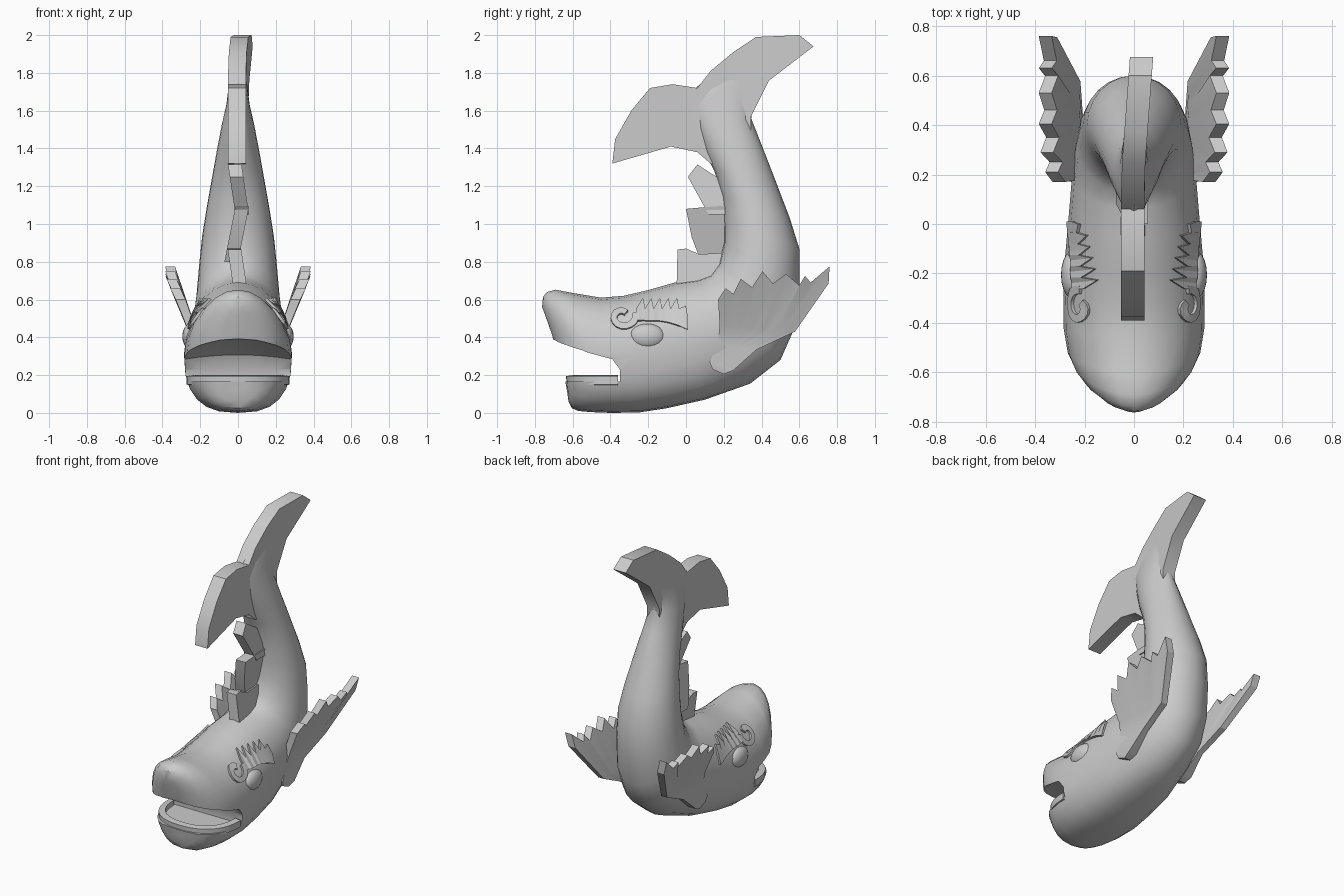
import bpy, bmesh, math
from mathutils import Vector
from mathutils.bvhtree import BVHTree

if "Cube" in bpy.data.objects:
    bpy.data.objects.remove(bpy.data.objects["Cube"])


def finish(bm, name, mirror=False, angle=35):
    bmesh.ops.recalc_face_normals(bm, faces=bm.faces[:])
    me = bpy.data.meshes.new(name)
    bm.to_mesh(me)
    bm.free()
    ob = bpy.data.objects.new(name, me)
    bpy.context.collection.objects.link(ob)
    smooth(ob, angle)
    if mirror:
        ob.modifiers.new("mirror", 'MIRROR').use_mirror_merge = False
    return ob


def smooth(ob, angle):
    bpy.ops.object.select_all(action='DESELECT')
    bpy.context.view_layer.objects.active = ob
    ob.select_set(True)
    bpy.ops.object.shade_smooth_by_angle(angle=math.radians(angle))


def loft(name, rings, **kw):
    """Skin closed rings of equal, even point count; ends capped with quad strips."""
    bm = bmesh.new()
    vs = [[bm.verts.new(p) for p in r] for r in rings]
    n = len(vs[0])
    for a, b in zip(vs, vs[1:]):
        for i in range(n):
            j = (i + 1) % n
            bm.faces.new((a[i], a[j], b[j], b[i]))
    for r in (vs[0], vs[-1]):
        for i in range(n // 2 - 1):
            bm.faces.new((r[i], r[i + 1], r[n - 2 - i], r[n - 1 - i]))
    return finish(bm, name, **kw)


def prism(name, pts, half, shift):
    """Side outline (y, z) given thickness along x, with a sideways bend."""
    bm = bmesh.new()
    sides = [[bm.verts.new((shift(y, z) + s * half, y, z)) for y, z in pts] for s in (-1, 1)]
    n = len(pts)
    for i in range(n):
        j = (i + 1) % n
        bm.faces.new((sides[0][i], sides[0][j], sides[1][j], sides[1][i]))
    caps = [bm.faces.new(s) for s in sides]
    bmesh.ops.triangulate(bm, faces=caps)
    return finish(bm, name)


def spow(v, e):
    return math.copysign(abs(v) ** e, v)


# Body: sections given as top (y, z), bottom (y, z), half width, backward bow of the sides
sections = [
    (-.762, .56, -.63, .12, .08, .01), (-.757, .615, -.622, .06, .15, .025),
    (-.735, .64, -.605, .025, .2, .04), (-.69, .652, -.57, .01, .24, .05),
    (-.6, .635, -.5, .004, .268, .03), (-.45, .61, -.4, 0, .284, 0),
    (-.33, .62, -.25, .002, .286, 0), (-.2, .65, -.1, .025, .28, 0),
    (-.06, .69, .1, .07, .265, 0), (.06, .705, .34, .155, .25, 0),
    (.13, .73, .5, .28, .235, 0), (.175, .79, .575, .45, .22, 0), (.2, .9, .6, .68, .205, 0),
    (.2, 1.0, .6, .87, .19, 0), (.19, 1.15, .55, 1.03, .165, 0), (.15, 1.28, .47, 1.24, .135, 0),
    (.10, 1.38, .40, 1.42, .11, 0), (.06, 1.5, .345, 1.56, .085, 0),
    (.02, 1.62, .36, 1.64, .062, 0), (.03, 1.7, .43, 1.75, .05, 0), (.14, 1.8, .5, 1.85, .04, 0)]
rings = []
for k, (ty, tz, by, bz, w, bow) in enumerate(sections):
    top, bot = Vector((0, ty, tz)), Vector((0, by, bz))
    ring = []
    for i in range(24):
        a = math.tau * i / 24
        c, s = math.cos(a), math.sin(a)
        n = 2.6 if k < 9 and c < 0 else 2
        p = (top + bot) / 2 + (top - bot) / 2 * spow(c, 2 / n)
        p.x = w * spow(s, 2 / n)
        p.y += bow * s * s
        ring.append(p)
    rings.append(ring)
body = loft("body", rings)

# Mouth opening with an arched palate
cut_rings = []
for x in (-.4, -.28, -.2, -.1, 0, .1, .2, .28, .4):
    up = .045 * max(0, 1 - (x / .28) ** 2)
    cut_rings.append([(x, y, z) for y, z in (
        (-.9, .165), (-.35, .165), (-.35, .23), (-.39, .285 + up * .5), (-.55, .325 + up), (-.9, .375 + up))])
cutter = loft("mouth_cutter", cut_rings)
cutter.hide_render = True
mod = body.modifiers.new("mouth", 'BOOLEAN')
mod.operation, mod.object, mod.solver = 'DIFFERENCE', cutter, 'EXACT'
bpy.context.view_layer.objects.active = body
bpy.ops.object.modifier_apply(modifier="mouth")
bpy.data.objects.remove(cutter)
smooth(body, 45)

# Lower lip rim
lip = []
for i in range(21):
    a = math.radians(-90 + 180 * i / 20)
    def at(rx, ry, z):
        return (rx * spow(math.sin(a), .85), -.36 - ry * abs(math.cos(a)) ** .85, z)
    lip.append([at(.272, .272, .15), at(.272, .275, .195), at(.232, .235, .2), at(.232, .235, .14)])
loft("lower_lip", lip)

# Tail fin: two lobes
prism("tail_fin", [
    (.2, 1.3), (.13, 1.32), (.06, 1.38), (-.08, 1.41), (-.39, 1.32), (-.375, 1.45), (-.29, 1.6),
    (-.19, 1.72), (-.07, 1.74), (.06, 1.72), (.13, 1.81), (.25, 1.91), (.37, 1.99), (.6, 2.0),
    (.675, 1.94), (.44, 1.76), (.345, 1.57), (.345, 1.5), (.3, 1.35)], .047,
    lambda y, z: .03 * max(0, y - .2) / .4 - .005)

# Back spines, alternately leaning left and right
for i, (lean, z0, pts) in enumerate([
        (-.15, .74, [(-.05, .66), (-.045, .865), (.0, .87), (.07, .84), (.26, .85), (.2, .66)]),
        (.2, .98, [(.08, .8), (.03, .93), (0, 1.08), (.11, 1.09), (.26, 1.1), (.26, .8)]),
        (-.15, 1.2, [(.12, 1.05), (.01, 1.25), (.06, 1.315), (.13, 1.27), (.24, 1.2), (.24, 1.05)])]):
    prism(f"back_spine_{i + 1}", pts, .036, lambda y, z: lean * (z - z0))

# Pectoral fins: fan from a rounded root to a toothed rim
rim = [(.17, .6), (.21, .66), (.25, .63), (.29, .71), (.35, .665), (.405, .75), (.46, .685),
       (.53, .735), (.6, .675), (.63, .725), (.66, .69), (.76, .775), (.755, .685)]


def row(a, b):
    m = len(rim) - 1
    return [(a[0] + (b[0] - a[0]) * i / m, a[1] + (b[1] - a[1]) * i / m) for i in range(m + 1)]


def fin_x(y, z):
    return min(.356, max(.222, .205 + .39 * (z - .34)))


fin_rows = [(row((.14, .23), (.2, .205)), .022), (row((.125, .27), (.25, .225)), .03),
            (row((.165, .35), (.375, .335)), .02), (row((.178, .46), (.577, .43)), .022), (rim, .026)]
fin = []
for r, (pts, half) in enumerate(fin_rows):
    pleat = .003 * max(0, r - 2)
    front = [(fin_x(y, z) + half + pleat * (i % 2 - .5), y, z) for i, (y, z) in enumerate(pts)]
    back = [(fin_x(y, z) - half + pleat * (i % 2 - .5), y, z) for i, (y, z) in enumerate(pts)]
    fin.append(front + back[::-1])
loft("pectoral_fin", fin, mirror=True, angle=25)

# Eyes
bm = bmesh.new()
bmesh.ops.create_uvsphere(bm, u_segments=20, v_segments=12, radius=1)
bmesh.ops.scale(bm, vec=(.045, .095, .067), verts=bm.verts[:])
bmesh.ops.translate(bm, vec=(.25, -.205, .405), verts=bm.verts[:])
finish(bm, "eye", mirror=True, angle=60)

# Brows: thin bands laid on the head surface
tree = BVHTree.FromObject(body, bpy.context.evaluated_depsgraph_get())


def on_head(p, lift):
    loc, nor, _, _ = tree.ray_cast(Vector((1, p[0], p[1])), Vector((-1, 0, 0)))
    return loc + nor * lift


def band(name, pairs):
    loft(name, [[on_head(a, .014), on_head(b, .014), on_head(b, -.02), on_head(a, -.02)]
                for a, b in pairs], mirror=True, angle=25)


teeth = []
for i in range(13):
    y = .01 - .27 * i / 12
    low = .44 + .045 * math.sin(math.pi * min(1, i / 8) / 2)
    high = (.545 if i % 2 == 0 else .6) - (.04 if i < 2 else 0)
    teeth.append(((y, low), (y + (.012 if i % 2 else 0), high)))
band("brow", teeth)
curl = []
for i in range(15):
    a = math.radians(20 - 330 * i / 14)
    r, wd = .09 - .045 * i / 14, .034
    curl.append(tuple((-.335 + q * math.cos(a), .505 - .85 * q * math.sin(-a)) for q in (r, r - wd)))
band("brow_curl", curl)
